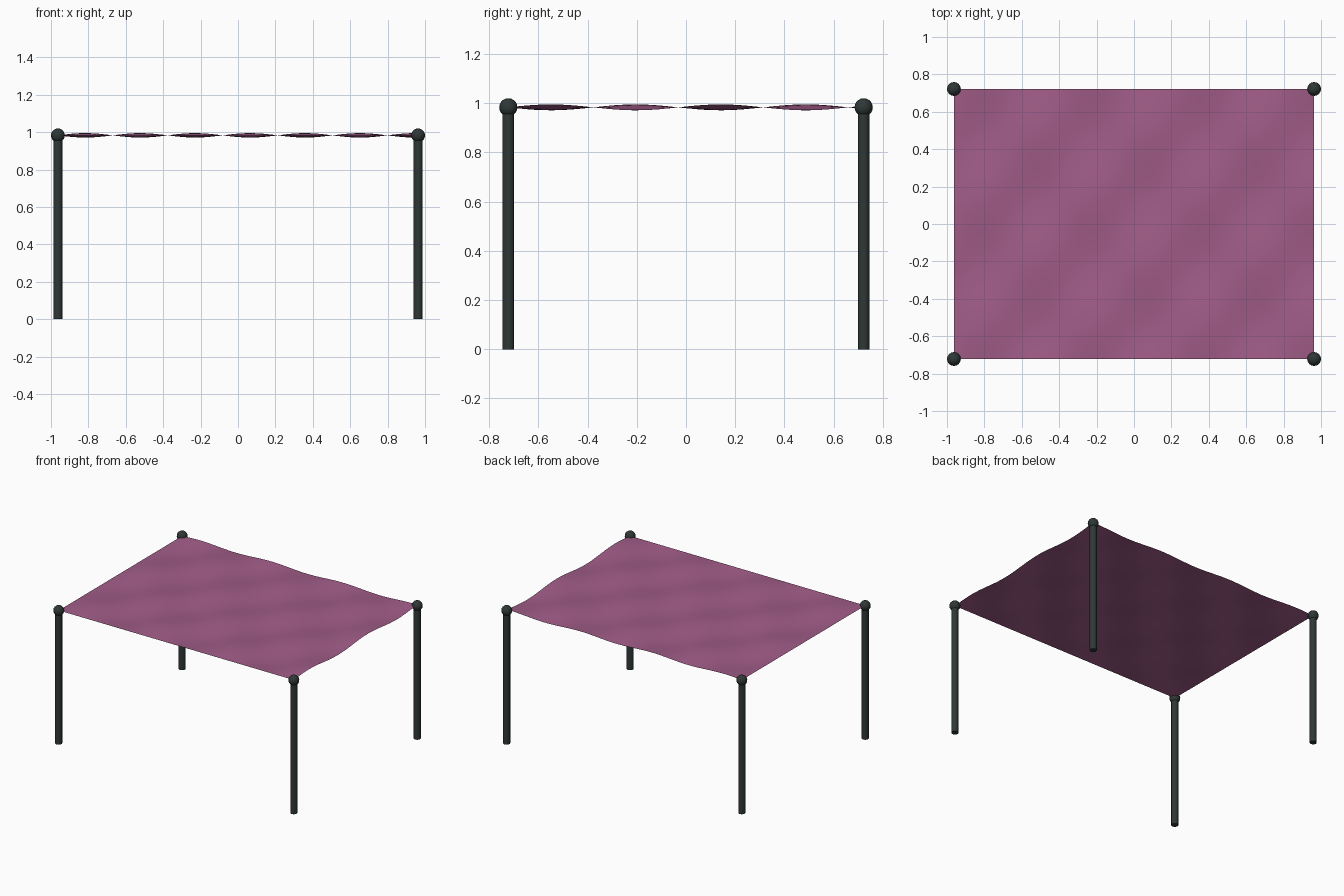
import bpy, bmesh, math
from mathutils import Matrix

if "Cube" in bpy.data.objects:
    bpy.data.objects.remove(bpy.data.objects["Cube"], do_unlink=True)

HALF_X, HALF_Y, TOP = 0.963, 0.722, 0.983
POST_R, KNOB_R = 0.024, 0.037


def material(name, rgb):
    m = bpy.data.materials.new(name)
    m.use_nodes = True
    m.diffuse_color = (*rgb, 1)
    m.node_tree.nodes["Principled BSDF"].inputs["Base Color"].default_value = (*rgb, 1)
    return m


def make(name, bm, mat, smooth_angle):
    me = bpy.data.meshes.new(name)
    bm.to_mesh(me)
    bm.free()
    me.materials.append(mat)
    ob = bpy.data.objects.new(name, me)
    bpy.context.collection.objects.link(ob)
    bpy.ops.object.select_all(action="DESELECT")
    ob.select_set(True)
    bpy.context.view_layer.objects.active = ob
    bpy.ops.object.shade_smooth_by_angle(angle=math.radians(smooth_angle))
    return ob


fabric = material("plum fabric", (0.36, 0.11, 0.25))
metal = material("dark metal", (0.028, 0.040, 0.038))

# Rippled cloth: straight along the front and right edges, wavy along the others
bm = bmesh.new()
bmesh.ops.create_grid(bm, x_segments=52, y_segments=40, size=1)
for v in bm.verts:
    x, y = v.co.x * HALF_X, v.co.y * HALF_Y
    ripple = math.sin(10.7 * (x + HALF_X)) * math.sin(9.1 * (y + HALF_Y))
    v.co = (x, y, TOP + 0.012 * ripple)
make("canopy_cloth", bm, fabric, 60)

# Corner posts with round knobs
for y_name, sy in (("front", -1), ("back", 1)):
    for x_name, sx in (("right", -1), ("left", 1)):
        x, y = sx * HALF_X, sy * HALF_Y
        bm = bmesh.new()
        bmesh.ops.create_cone(bm, cap_ends=True, segments=16, radius1=POST_R,
                              radius2=POST_R, depth=TOP,
                              matrix=Matrix.Translation((x, y, TOP / 2)))
        make(f"{y_name}_{x_name}_post", bm, metal, 40)
        bm = bmesh.new()
        bmesh.ops.create_uvsphere(bm, u_segments=16, v_segments=10, radius=KNOB_R,
                                  matrix=Matrix.Translation((x, y, TOP)))
        make(f"{y_name}_{x_name}_knob", bm, metal, 60)
